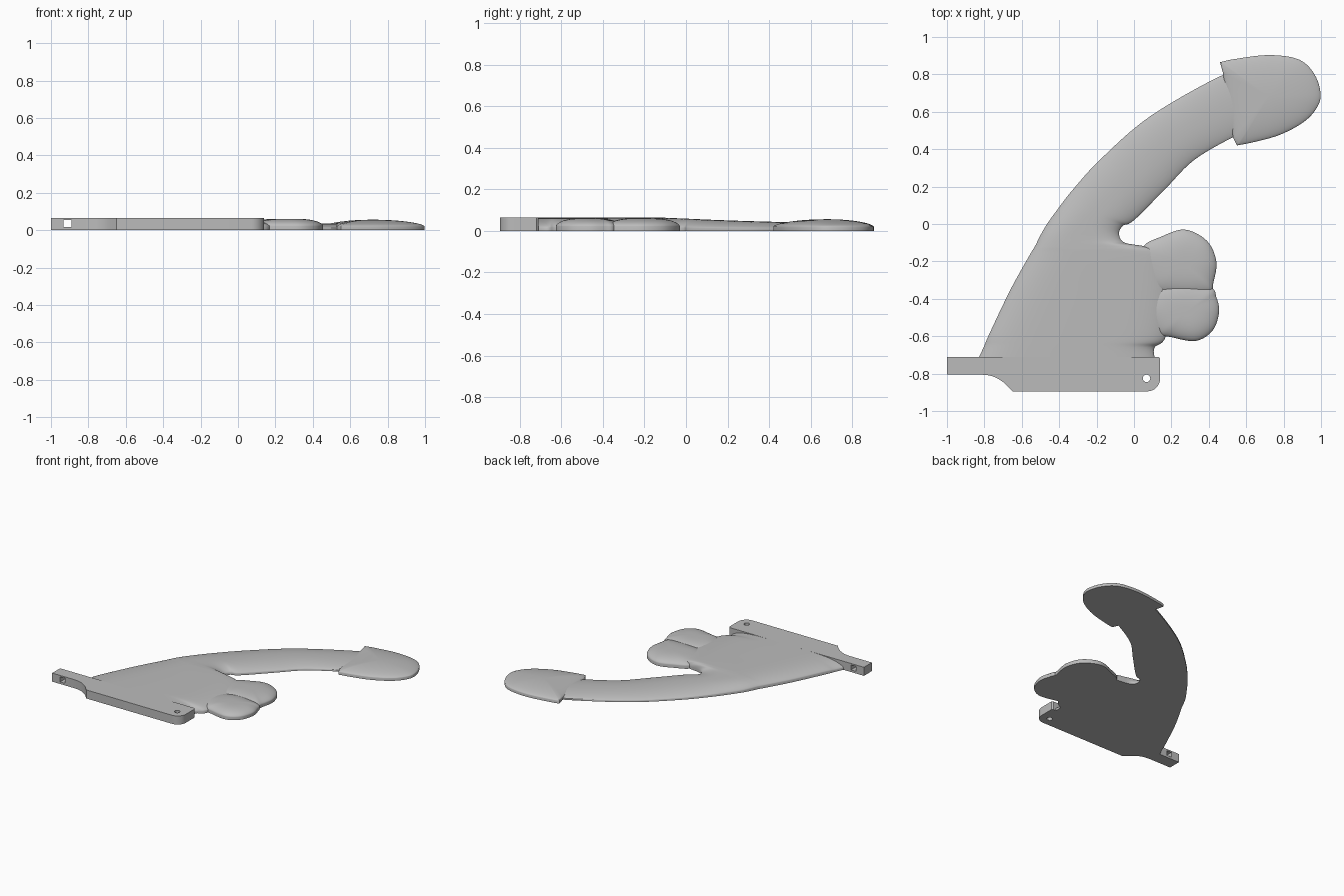
import bpy, bmesh, math
from mathutils import Vector

cube = bpy.data.objects.get("Cube")
if cube:
    bpy.data.objects.remove(cube, do_unlink=True)

grey = bpy.data.materials.new("light grey")
grey.use_nodes = True
colour = (0.5, 0.5, 0.5, 1)
grey.diffuse_color = colour
grey.node_tree.nodes["Principled BSDF"].inputs["Base Color"].default_value = colour


def finish(name, bm, smooth=True):
    """Turn a bmesh into an object with the shared material."""
    bmesh.ops.recalc_face_normals(bm, faces=bm.faces)
    mesh = bpy.data.meshes.new(name)
    bm.to_mesh(mesh)
    bm.free()
    mesh.materials.append(grey)
    ob = bpy.data.objects.new(name, mesh)
    bpy.context.collection.objects.link(ob)
    if smooth:
        bpy.ops.object.select_all(action='DESELECT')
        ob.select_set(True)
        bpy.context.view_layer.objects.active = ob
        bpy.ops.object.shade_smooth_by_angle(angle=math.radians(40))
    return ob


def spline(points, steps, closed=False):
    """Catmull-Rom curve through points of any dimension."""
    n, out = len(points), []
    pick = (lambda i: points[i % n]) if closed else (lambda i: points[max(0, min(n - 1, i))])
    for i in range(n if closed else n - 1):
        quad = [pick(i + k) for k in (-1, 0, 1, 2)]
        for s in range(steps):
            t = s / steps
            out.append([0.5 * (2 * b + (c - a) * t + (2 * a - 5 * b + 4 * c - d) * t * t
                               + (3 * b - a - 3 * c + d) * t ** 3) for a, b, c, d in zip(*quad)])
    return out if closed else out + [list(points[-1])]


def extrude(name, outline, height):
    bm = bmesh.new()
    face = bm.faces.new([bm.verts.new((x, y, 0)) for x, y in outline])
    top = bmesh.ops.extrude_face_region(bm, geom=[face])
    for v in top["geom"]:
        if isinstance(v, bmesh.types.BMVert):
            v.co.z = height
    return finish(name, bm)


def dome(name, outline, centre, rim, peak, power, rings=16):
    """Flat-bottomed relief: upright rim, then rings rising to a crown."""
    bm = bmesh.new()
    c = Vector(centre)
    base = [bm.verts.new((x, y, 0)) for x, y in outline]
    bm.faces.new(base)
    last = base
    for k in range(rings):
        s = math.cos(k / rings * math.pi / 2)
        z = rim + (peak - rim) * (1 - s ** power) ** 0.6
        ring = [bm.verts.new((*c.lerp(Vector(p), s), z)) for p in outline]
        for i in range(len(ring)):
            bm.faces.new((last[i - 1], last[i], ring[i], ring[i - 1]))
        last = ring
    tip = bm.verts.new((*c, peak))
    for i in range(len(last)):
        bm.faces.new((last[i - 1], last[i], tip))
    return finish(name, bm)


def relief_loft(name, rows, across=28):
    """Rows hold outer x, y, inner x, y, crown height, rim height, squareness."""
    bm = bmesh.new()
    tops, bottoms = [], []
    for ax, ay, bx, by, crown, rim, power in rows:
        top, bottom = [], []
        for i in range(across + 1):
            u = -math.cos(math.pi * i / across)
            t = (u + 1) / 2
            x, y = ax + (bx - ax) * t, ay + (by - ay) * t
            z = rim + (crown - rim) * max(0, 1 - abs(u) ** power) ** 0.7
            top.append(bm.verts.new((x, y, z)))
            bottom.append(bm.verts.new((x, y, 0)))
        tops.append(top)
        bottoms.append(bottom)
    for grid in (tops, bottoms):
        for a, b in zip(grid, grid[1:]):
            for i in range(across):
                bm.faces.new((a[i], a[i + 1], b[i + 1], b[i]))
    # Side walls and end caps
    edges = [([r[e] for r in tops], [r[e] for r in bottoms]) for e in (0, -1)]
    edges += [(tops[e], bottoms[e]) for e in (0, -1)]
    for a, b in edges:
        for i in range(len(a) - 1):
            bm.faces.new((a[i], a[i + 1], b[i + 1], b[i]))
    return finish(name, bm)


# Curved body tapering into the neck
body_rows = [
    (-.83, -.715, .11, -.715, .065, .015, 5),
    (-.80, -.65, .11, -.66, .065, .015, 5),
    (-.77, -.58, .17, -.60, .065, .02, 5),
    (-.66, -.35, .19, -.36, .065, .02, 4.5),
    (-.56, -.17, .15, -.16, .065, .02, 4),
    (-.53, -.12, .06, -.12, .064, .02, 4),
    (-.50, -.06, -.05, -.10, .062, .018, 3.5),
    (-.465, 0, -.08, -.055, .060, .015, 3),
    (-.40, .09, -.06, -.01, .057, .015, 2.6),
    (-.33, .18, 0, .02, .054, .015, 2.4),
    (-.18, .345, .165, .185, .048, .013, 2.2),
    (.085, .575, .325, .345, .042, .012, 2.2),
    (.46, .79, .55, .475, .034, .012, 2.2),
    (.56, .80, .62, .50, .033, .012, 2.2),
]
relief_loft("curved_body", spline(body_rows, 6))

# Two rounded side lobes
upper = [(.05, -.12), (.14, -.07), (.27, -.03), (.39, -.09), (.44, -.20), (.425, -.31),
         (.40, -.37), (.25, -.38), (.10, -.35), (.04, -.22)]
lower = [(.41, -.34), (.44, -.39), (.455, -.47), (.42, -.57), (.33, -.625), (.2, -.605),
         (.12, -.58), (.07, -.46), (.12, -.35), (.25, -.31)]
dome("upper_lobe", spline(upper, 6, True), (.26, -.21), .022, .061, 3)
dome("lower_lobe", spline(lower, 6, True), (.28, -.47), .022, .061, 3)

# Domed end cap with a straight lipped base
cap_arc = [(.46, .865), (.54, .882), (.72, .903), (.88, .88), (.965, .80), (.998, .69),
           (.97, .61), (.90, .54), (.78, .477), (.65, .44), (.55, .42)]
cap_base = [(.53, .46), (.515, .58), (.49, .72), (.475, .81)]
dome("end_cap", spline(cap_arc, 6) + cap_base, (.72, .68), .02, .056, 2)

# Mounting bar with a rounded corner and a stepped tab
corner = [(.07 + .07 * math.cos(a), -.825 + .07 * math.sin(a))
          for a in (-math.pi / 2 * k / 8 for k in range(9))]
step = spline([(-.65, -.895), (-.70, -.845), (-.76, -.813), (-.82, -.805)], 4)
bar = extrude("mounting_bar",
              [(-1, -.71), (.13, -.71), (.14, -.72)] + corner + step + [(-1, -.805)], .065)


# Holes: round pivot and square tab slot
def cut(name, bm):
    ob = finish(name, bm, False)
    ob.hide_render = True
    ob.hide_viewport = True
    mod = bar.modifiers.new(name, 'BOOLEAN')
    mod.operation = 'DIFFERENCE'
    mod.object = ob
    mod.solver = 'EXACT'


pivot = bmesh.new()
bmesh.ops.create_cone(pivot, cap_ends=True, segments=24, radius1=.02, radius2=.02, depth=.3)
bmesh.ops.translate(pivot, vec=(.067, -.825, .03), verts=pivot.verts)
cut("pivot_hole_cutter", pivot)

slot = bmesh.new()
bmesh.ops.create_cube(slot, size=1)
bmesh.ops.scale(slot, vec=(.042, .3, .038), verts=slot.verts)
bmesh.ops.translate(slot, vec=(-.912, -.76, .035), verts=slot.verts)
cut("tab_slot_cutter", slot)
